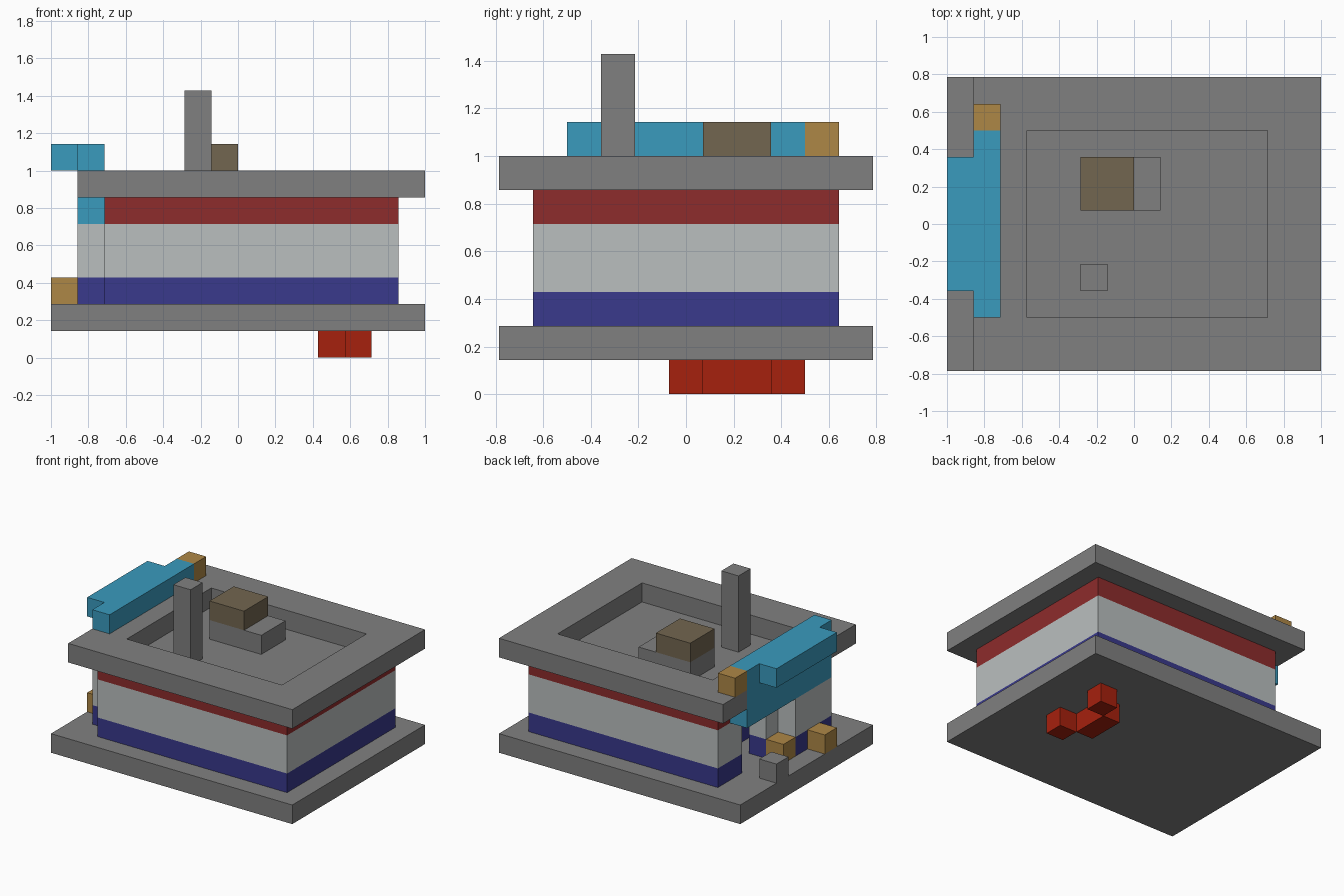
import bpy
import bmesh
from mathutils import Matrix, Vector

U = 1 / 7  # one block of the building grid

if "Cube" in bpy.data.objects:
    bpy.data.objects.remove(bpy.data.objects["Cube"])


def make_material(name, r, g, b):
    mat = bpy.data.materials.new(name)
    mat.use_nodes = True
    mat.diffuse_color = (r, g, b, 1)
    mat.node_tree.nodes["Principled BSDF"].inputs["Base Color"].default_value = (r, g, b, 1)
    return mat


stone = make_material("stone grey", 0.216, 0.216, 0.216)
pale = make_material("pale grey", 0.49, 0.52, 0.52)
maroon = make_material("maroon", 0.266, 0.025, 0.025)
navy = make_material("navy blue", 0.041, 0.041, 0.262)
sky = make_material("sky blue", 0.042, 0.328, 0.515)
ochre = make_material("ochre", 0.423, 0.242, 0.061)
brown = make_material("brown", 0.171, 0.133, 0.08)
red = make_material("bright red", 0.381, 0.015, 0.004)


def blocks(name, mat, *boxes):
    """One object made of boxes given as (x0, x1, y0, y1, z0, z1) in grid blocks."""
    bm = bmesh.new()
    for x0, x1, y0, y1, z0, z1 in boxes:
        centre = Vector((x0 + x1, y0 + y1, z0 + z1)) * U / 2
        size = Vector((x1 - x0, y1 - y0, z1 - z0)) * U
        bmesh.ops.create_cube(bm, size=1, matrix=Matrix.Translation(centre) @ Matrix.Diagonal(size.to_4d()))
    mesh = bpy.data.meshes.new(name)
    bm.to_mesh(mesh)
    bm.free()
    mesh.materials.append(mat)
    obj = bpy.data.objects.new(name, mesh)
    bpy.context.collection.objects.link(obj)
    return obj


def frame(x0, x1, y0, y1, hx0, hx1, hy0, hy1, z0, z1):
    """Four boxes around a rectangular hole."""
    return [(x0, x1, y0, hy0, z0, z1), (x0, x1, hy1, y1, z0, z1),
            (x0, hx0, hy0, hy1, z0, z1), (hx1, x1, hy0, hy1, z0, z1)]


# Bracket under the base
blocks("under_bracket", red, (4, 5, -.5, .5, 0, 1), (3, 4, .5, 2.5, 0, 1), (4, 5, 2.5, 3.5, 0, 1))

# Base slab
blocks("base_slab", stone, (-7, 7, -5.5, 5.5, 1, 2))

# Banded walls with a doorway and a projecting bay on the right side
for name, mat, z0, z1 in (("lower_wall", navy, 2, 3), ("middle_wall", pale, 3, 5)):
    blocks(name, mat,
           (-3, 6, -4.5, 4.5, z0, z1),
           (-5, -3, -4.5, -3.5, z0, z1),
           (-5, -3, 3.5, 4.5, z0, z1),
           (-5, -4, -3.5, .5, z0, z1),
           (-5, -4, 2.5, 3.5, z0, z1),
           (-6, -5, -3.5, -.5, z0, z1))
blocks("upper_wall", maroon, *frame(-5, 6, -4.5, 4.5, -4, 5, -3.5, 3.5, 5, 6))
blocks("roof_floor", stone, (-4, 5, -3.5, 3.5, 5, 6))

# Roof rim around the sunken deck, notched for the canopy
blocks("roof_rim", stone,
       *frame(-5, 7, -5.5, 5.5, -4, 5, -3.5, 3.5, 6, 7),
       (-6, -5, -5.5, -3.5, 6, 7), (-6, -5, 3.5, 5.5, 6, 7))

# Canopy over the doorway
blocks("canopy", sky, (-6, -5, -3.5, 3.5, 5, 8), (-7, -6, -2.5, 2.5, 7, 8))
blocks("canopy_end", ochre, (-6, -5, 3.5, 4.5, 7, 8))

# Roof fittings
blocks("chimney", stone, (-2, -1, -2.5, -1.5, 6, 10))
blocks("roof_unit", stone, (-2, 1, .5, 2.5, 6, 7))
blocks("roof_unit_cap", brown, (-2, 0, .5, 2.5, 7, 8))

# Crates by the doorway
blocks("door_crate", ochre, (-6, -5, -.5, .5, 2, 3))
blocks("corner_crate", ochre, (-7, -6, -2.5, -1.5, 2, 3))
blocks("stone_crate", stone, (-7, -6, 1.5, 2.5, 2, 3))
